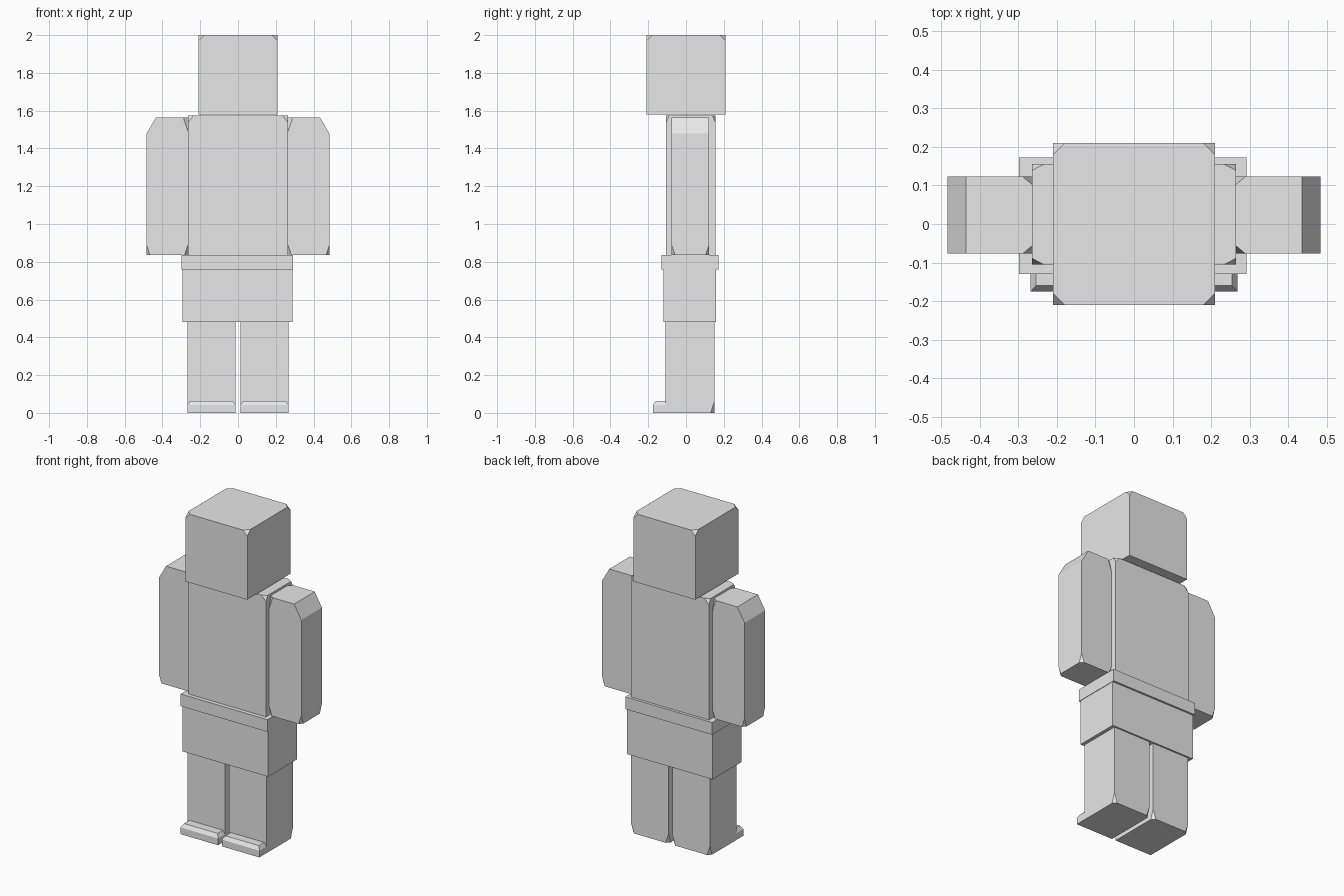
import bpy
import bmesh
from mathutils import Vector

cube = bpy.data.objects.get("Cube")
if cube:
    bpy.data.objects.remove(cube, do_unlink=True)

grey = bpy.data.materials.new("light_grey")
grey.use_nodes = True
grey.diffuse_color = (0.8, 0.8, 0.8, 1)
grey.node_tree.nodes["Principled BSDF"].inputs["Base Color"].default_value = (0.8, 0.8, 0.8, 1)


def cut(bm, point, normal):
    """Slice off everything beyond a plane and cap the opening."""
    geom = bm.verts[:] + bm.edges[:] + bm.faces[:]
    bmesh.ops.bisect_plane(bm, geom=geom, plane_co=point, plane_no=normal, clear_outer=True)
    rim = [e for e in bm.edges if e.is_boundary]
    if rim:
        bmesh.ops.holes_fill(bm, edges=rim, sides=0)


def block(name, low, high, corners=(), edges=(), mirror=False):
    """Box with trimmed corners (signs, size) and edges (signs with one zero, size)."""
    low, high = Vector(low), Vector(high)
    mid, half = (low + high) / 2, (high - low) / 2
    bm = bmesh.new()
    bmesh.ops.create_cube(bm, size=2)
    for v in bm.verts:
        v.co = Vector([mid[i] + v.co[i] * half[i] for i in range(3)])
    for signs, size in list(corners) + list(edges):
        normal = Vector([s / d if s else 0 for s, d in zip(signs, size)])
        corner = Vector([mid[i] + signs[i] * half[i] for i in range(3)])
        axis = next(i for i in range(3) if signs[i])
        corner[axis] -= signs[axis] * size[axis]
        cut(bm, corner, normal.normalized())
    if mirror:
        for v in bm.verts:
            v.co.x *= -1
    bmesh.ops.recalc_face_normals(bm, faces=bm.faces[:])
    mesh = bpy.data.meshes.new(name)
    bm.to_mesh(mesh)
    bm.free()
    mesh.materials.append(grey)
    obj = bpy.data.objects.new(name, mesh)
    bpy.context.collection.objects.link(obj)
    return obj


def all_corners(xs, zs, size):
    return [((x, y, z), size) for x in xs for y in (-1, 1) for z in zs]


both = (-1, 1)

# Head and torso with clipped upper corners
block("head", (-0.21, -0.21, 1.58), (0.21, 0.21, 2.0),
      all_corners(both, (1,), (0.03, 0.03, 0.03)))
block("torso", (-0.264, -0.105, 0.82), (0.264, 0.155, 1.575),
      all_corners(both, (1,), (0.03, 0.016, 0.035)))

# Waistband and shorts
block("waistband", (-0.298, -0.13, 0.76), (0.292, 0.172, 0.835))
block("shorts", (-0.293, -0.12, 0.48), (0.289, 0.16, 0.765))

for side, flip in (("left", False), ("right", True)):
    # Arm with a sloped shoulder and clipped corners
    block(side + "_arm", (0.265, -0.077, 0.835), (0.484, 0.123, 1.563),
          all_corners((-1,), (1,), (0.024, 0.02, 0.075))
          + all_corners(both, (-1,), (0.018, 0.02, 0.055)),
          [((1, 0, 1), (0.049, 1, 0.085))], flip)
    # Leg with clipped heel corners
    block(side + "_leg", (0.013, -0.108, 0), (0.268, 0.15, 0.49),
          [((x, 1, -1), (0.02, 0.02, 0.06)) for x in both], (), flip)
    # Toe cap with sloped upper edges
    block(side + "_toe", (0.013, -0.175, 0), (0.268, -0.1, 0.063), (),
          [((0, -1, 1), (1, 0.015, 0.022))]
          + [((x, 0, 1), (0.014, 1, 0.022)) for x in both], flip)
